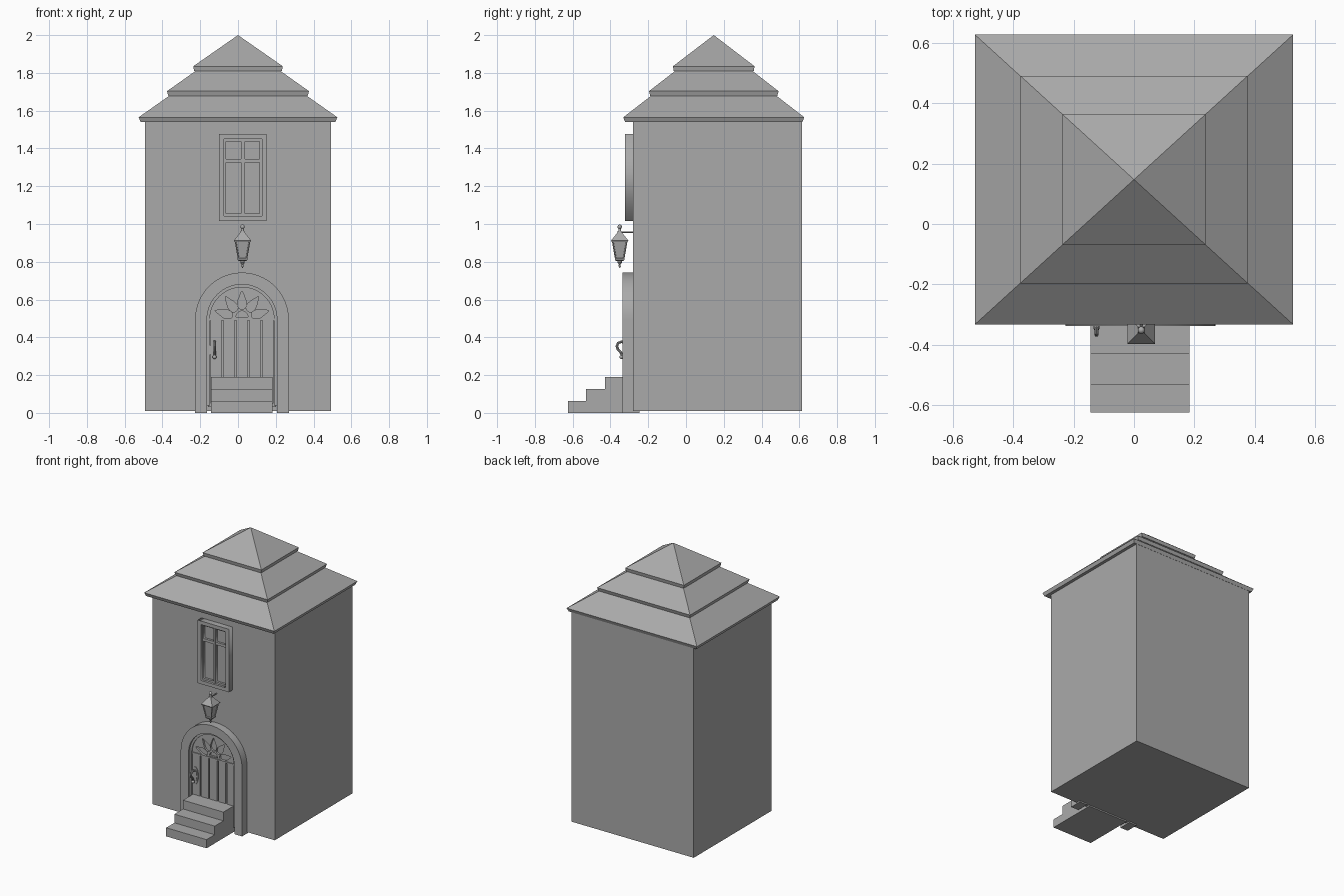
import bpy, bmesh, math
from math import pi, cos, sin
from mathutils import Vector

if "Cube" in bpy.data.objects:
    bpy.data.objects.remove(bpy.data.objects["Cube"])

GREY = (0.4, 0.4, 0.4, 1)
mat = bpy.data.materials.new("plain grey")
mat.use_nodes = True
mat.diffuse_color = GREY
mat.node_tree.nodes["Principled BSDF"].inputs["Base Color"].default_value = GREY


def add(name, mesh, smooth=False):
    obj = bpy.data.objects.new(name, mesh)
    bpy.context.collection.objects.link(obj)
    mesh.materials.clear()
    mesh.materials.append(mat)
    if smooth:
        bpy.ops.object.select_all(action='DESELECT')
        obj.select_set(True)
        bpy.context.view_layer.objects.active = obj
        bpy.ops.object.shade_smooth_by_angle(angle=math.radians(35))
    return obj


def loft(name, rings, smooth=False):
    """Skin a stack of rings, capped at both ends."""
    bm = bmesh.new()
    rows = [[bm.verts.new(p) for p in r] for r in rings]
    n = len(rows[0])
    for a, b in zip(rows, rows[1:]):
        for i in range(n):
            j = (i + 1) % n
            bm.faces.new((a[i], a[j], b[j], b[i]))
    bm.faces.new(rows[0][::-1])
    bm.faces.new(rows[-1])
    bmesh.ops.remove_doubles(bm, verts=bm.verts, dist=1e-5)
    bmesh.ops.recalc_face_normals(bm, faces=bm.faces)
    mesh = bpy.data.meshes.new(name)
    bm.to_mesh(mesh)
    bm.free()
    return add(name, mesh, smooth)


def rect(x0, x1, z0, z1):
    return [(x0, z0), (x1, z0), (x1, z1), (x0, z1)]


def box(name, x0, x1, y0, y1, z0, z1):
    return loft(name, [[(x, y, z) for x, y in rect(x0, x1, y0, y1)] for z in (z0, z1)])


def stack(name, x, y, levels, sides=4, smooth=False):
    """Turned or square-section part from (radius, z) levels."""
    k = math.sqrt(2) if sides == 4 else 1
    return loft(name, [[(x + r * k * cos(pi / 4 + 2 * pi * i / sides),
                         y + r * k * sin(pi / 4 + 2 * pi * i / sides), z)
                        for i in range(sides)] for r, z in levels], smooth)


def to_mesh(name, curve, smooth):
    tmp = bpy.data.objects.new(name, curve)
    bpy.context.collection.objects.link(tmp)
    mesh = bpy.data.meshes.new_from_object(
        tmp.evaluated_get(bpy.context.evaluated_depsgraph_get()))
    bpy.data.objects.remove(tmp)
    return add(name, mesh, smooth)


def plate(name, loops, front, back, smooth=False):
    """Upright plate facing -y; loops inside the first one become holes."""
    cu = bpy.data.curves.new(name, 'CURVE')
    cu.dimensions, cu.fill_mode = '2D', 'BOTH'
    cu.extrude = (back - front) / 2
    for pts in loops:
        s = cu.splines.new('POLY')
        s.points.add(len(pts) - 1)
        s.use_cyclic_u = True
        for p, (x, z) in zip(s.points, pts):
            p.co = (x, z, 0, 1)
    obj = to_mesh(name, cu, smooth)
    for v in obj.data.vertices:
        x, z, d = v.co
        v.co = (x, (front + back) / 2 - d, z)
    return obj


def rod(name, pts, radius):
    cu = bpy.data.curves.new(name, 'CURVE')
    cu.dimensions = '3D'
    cu.bevel_depth, cu.bevel_resolution, cu.use_fill_caps = radius, 2, True
    s = cu.splines.new('POLY')
    s.points.add(len(pts) - 1)
    for p, co in zip(s.points, pts):
        p.co = (*co, 1)
    return to_mesh(name, cu, True)


def ball(name, co, r):
    return stack(name, co[0], co[1], [(r * sin(pi * i / 8), co[2] - r * cos(pi * i / 8))
                                      for i in range(9)], 12, True)


# House body
box("house_walls", -0.493, 0.493, -0.28, 0.615, 0.01, 1.55)

# Three overlapping roof tiers, each with a thin undercut eave
PEAK_Y = 0.147
for name, hx, hy, z, rise in (("lower", 0.526, 0.479, 1.565, 0.37),
                              ("middle", 0.376, 0.343, 1.703, 0.266),
                              ("top", 0.237, 0.216, 1.835, 0.165)):
    levels = ((0.98, z - 0.025), (1, z), (0.0, z + rise))
    loft(name + "_roof_tier", [[(sx * hx * f, PEAK_Y + sy * hy * f, h)
                               for sx, sy in rect(-1, 1, -1, 1)] for f, h in levels])

# Front steps
for i, (y, z) in enumerate(((-0.624, 0.063), (-0.53, 0.126), (-0.43, 0.19))):
    box(f"front_step_{i + 1}", -0.143, 0.183, y, -0.25, 0, z)

# Arched doorway
CX, SPRING = 0.021, 0.495


def arc(r, a0=0, a1=pi, n=32):
    return [(CX + r * cos(a0 + (a1 - a0) * i / n), SPRING + r * sin(a0 + (a1 - a0) * i / n))
            for i in range(n + 1)]


def arch(r, z0):
    return [(CX - r, z0), (CX + r, z0)] + arc(r)


def band(r_out, r_in, z0):
    """Open-bottomed arch outline."""
    return [(CX + r_out, z0)] + arc(r_out) + [(CX - r_out, z0), (CX - r_in, z0)] \
        + arc(r_in)[::-1] + [(CX + r_in, z0)]


plate("door_surround", [band(0.248, 0.185, 0)], -0.337, -0.245, True)
plate("door_stop", [band(0.185, 0.17, 0.04)], -0.322, -0.27, True)
plate("door_back", [arch(0.18, 0.03)], -0.3, -0.26)


# Fanlight pierced by five petals and a small hub
def petal(angle):
    pts = []
    for i in range(20):
        t = 2 * pi * i / 20
        r = 0.104 - 0.048 * cos(t)
        w = 0.031 * sin(t) * (0.62 - 0.38 * cos(t))
        w *= 1.0 if r < 0.104 else 1.1
        r = 0.205 - r
        pts.append((CX + r * cos(angle) - w * sin(angle),
                    SPRING + r * sin(angle) + w * cos(angle)))
    return pts


petals = [petal(math.radians(18 + 36 * i)) for i in range(5)]
hub = [(x, z + 0.012) for x, z in arc(0.032, n=12)]
plate("fanlight", [arc(0.17)] + petals + [hub], -0.314, -0.29)
box("door_transom", CX - 0.172, CX + 0.172, -0.32, -0.29, SPRING - 0.006, SPRING + 0.004)

# Door boards
for i in range(5):
    x = CX + (i - 2) * 0.069
    box(f"door_board_{i + 1}", x - 0.0295, x + 0.0295, -0.314, -0.28, 0.05, SPRING - 0.006)

# Door handle on an oval back plate
HX, HZ = -0.124, 0.333
for s, y in ((1, -0.32), (0.72, -0.324)):
    plate("handle_plate", [[(HX + s * 0.025 * cos(pi * i / 12), HZ + s * 0.063 * sin(pi * i / 12))
                            for i in range(24)]], y, -0.305, True)
rod("door_handle", [(HX, -0.318, HZ + 0.035), (HX, -0.342, HZ + 0.044), (HX, -0.36, HZ + 0.036),
                    (HX, -0.366, HZ + 0.02), (HX, -0.36, HZ + 0.003), (HX, -0.346, HZ - 0.012),
                    (HX, -0.338, HZ - 0.03)], 0.007)
ball("handle_tip", (HX, -0.342, HZ - 0.037), 0.011)

# Window: frame, sash with four lights, recessed glass
WX = 0.026
plate("window_frame", [rect(WX - 0.126, WX + 0.126, 1.016, 1.476),
                       rect(WX - 0.1, WX + 0.1, 1.042, 1.45)], -0.323, -0.27)
lights = [rect(WX + s * 0.05 - 0.039, WX + s * 0.05 + 0.039, z0, z1)
          for s in (-1, 1) for z0, z1 in ((1.055, 1.325), (1.345, 1.438))]
plate("window_sash", [rect(WX - 0.1, WX + 0.1, 1.042, 1.45)] + lights, -0.306, -0.275)
box("window_glass", WX - 0.1, WX + 0.1, -0.29, -0.275, 1.042, 1.45)
box("window_mullion", WX - 0.007, WX + 0.007, -0.311, -0.3, 1.042, 1.45)

# Hanging lantern
LX, LY = 0.024, -0.351
stack("lantern_cap", LX, LY, [(0.042, 0.905), (0.046, 0.912), (0.012, 0.955), (0.01, 0.963)])
stack("lantern_glass", LX, LY, [(0.02, 0.815), (0.035, 0.908)])
stack("lantern_base", LX, LY, [(0.018, 0.803), (0.026, 0.81), (0.026, 0.817), (0.02, 0.822)])
for sx, sy in rect(-1, 1, -1, 1):
    rod("lantern_corner_bar", [(LX + sx * r, LY + sy * r, z) for r, z in
                               ((0.021, 0.815), (0.037, 0.908))], 0.004)
stack("lantern_drop", LX, LY, [(0.002, 0.768), (0.006, 0.776), (0.005, 0.786),
                               (0.012, 0.795), (0.012, 0.806)], 12, True)
stack("lantern_stem", LX, LY, [(0.008, 0.96), (0.005, 0.985)], 12, True)
ball("lantern_finial", (LX, LY, 0.985), 0.012)
rod("lantern_bracket", [(LX, -0.27, 0.957), (LX, LY, 0.957)], 0.004)
